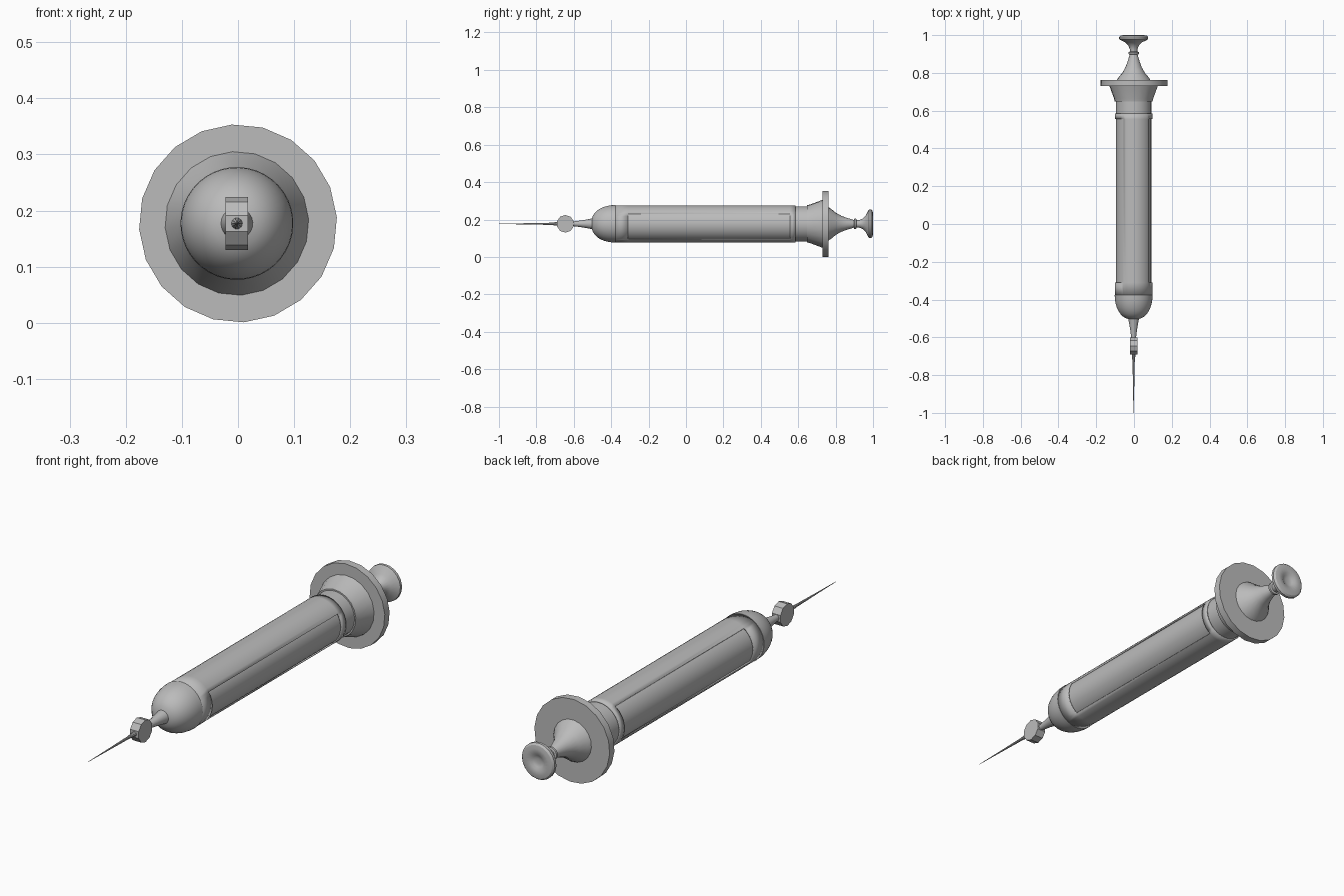
import bpy, bmesh, math

cube = bpy.data.objects.get("Cube")
if cube:
    bpy.data.objects.remove(cube, do_unlink=True)

AXIS_Z = 0.177
AXIS_X = -0.002

grey = bpy.data.materials.new("plain_grey")
grey.use_nodes = True
grey.diffuse_color = (0.5, 0.5, 0.5, 1)
grey.node_tree.nodes["Principled BSDF"].inputs["Base Color"].default_value = (0.5, 0.5, 0.5, 1)


def finish(name, bm, smooth=32):
    bmesh.ops.remove_doubles(bm, verts=bm.verts, dist=1e-5)
    bmesh.ops.recalc_face_normals(bm, faces=bm.faces)
    mesh = bpy.data.meshes.new(name)
    bm.to_mesh(mesh)
    bm.free()
    mesh.materials.append(grey)
    obj = bpy.data.objects.new(name, mesh)
    bpy.context.collection.objects.link(obj)
    bpy.ops.object.select_all(action='DESELECT')
    obj.select_set(True)
    bpy.context.view_layer.objects.active = obj
    bpy.ops.object.shade_smooth_by_angle(angle=math.radians(smooth))
    return obj


def lathe(profile, sides, phase, x=AXIS_X, skip=None):
    """Revolve (y, radius) points about the long axis; skip(y, angle) leaves openings."""
    bm = bmesh.new()
    rings = []
    for y, r in profile:
        ring = []
        for i in range(sides):
            a = math.radians(phase + 360 * i / sides)
            ring.append(bm.verts.new((x + r * math.cos(a), y, AXIS_Z + r * math.sin(a))))
        rings.append(ring)
    for k in range(len(rings) - 1):
        mid = (profile[k][0] + profile[k + 1][0]) / 2
        for i in range(sides):
            j = (i + 1) % sides
            if skip and skip(mid, (phase + 360 * (i + 0.5) / sides) % 360):
                continue
            bm.faces.new((rings[k][i], rings[k][j], rings[k + 1][j], rings[k + 1][i]))
    if not skip:
        bm.faces.new(rings[0])
        bm.faces.new(rings[-1])
    return bm


# Needle, tapering to a fine point
finish("needle", lathe([(-1, 0.0008), (-0.85, 0.0035), (-0.73, 0.006),
                        (-0.68, 0.011), (-0.64, 0.016)], 10, 0))

# Small cross-wise lock disc at the needle root
bm = bmesh.new()
bmesh.ops.create_cone(bm, cap_ends=True, segments=10, radius1=0.047,
                      radius2=0.047, depth=0.04)
for v in bm.verts:
    px, py, pz = v.co
    # lay the disc's axis along x with a corner at the top
    v.co = (AXIS_X + pz, -0.645 + px, AXIS_Z + py)
finish("needle_lock", bm, 30)

# Tapered nozzle
finish("nozzle", lathe([(-0.64, 0.011), (-0.6, 0.013), (-0.56, 0.018),
                        (-0.52, 0.025), (-0.49, 0.031)], 20, 3.5))

# Rounded front cap
dome = [(-0.376 - 0.13 * math.sin(math.radians(t)),
         0.1005 * math.cos(math.radians(t)) ** 0.8) for t in range(0, 81, 10)]
finish("front_cap", lathe([(-0.506, 0.015)] + dome[::-1], 40, 6.5))

# Inner tube seen through the openings
finish("inner_tube", lathe([(-0.38, 0.0935), (0.66, 0.0935)], 40, 6.5))


# Outer casing with two opposite long openings
def opening(y, angle):
    return -0.31 < y < 0.555 and 123.5 < angle % 180 + (180 if angle % 180 < 33.5 else 0) < 213.5


casing = finish("casing", lathe([(-0.38, 0.099), (-0.31, 0.099), (0.555, 0.099),
                                 (0.585, 0.099)], 40, 6.5, skip=opening))
thick = casing.modifiers.new("wall", 'SOLIDIFY')
thick.thickness = 0.007
# wall grows towards the axis
thick.offset = -1

# Flared collar and wide finger flange
finish("flared_collar", lathe([(0.648, 0.1), (0.665, 0.104), (0.735, 0.13)], 20, 3.5))
finish("finger_flange", lathe([(0.73, 0.1765), (0.762, 0.1765)], 20, 3.5, x=0))

# Concave rear cone
finish("rear_cone", lathe([(0.755, 0.093), (0.775, 0.081), (0.8, 0.06), (0.83, 0.043),
                           (0.86, 0.032), (0.9, 0.02)], 20, 3.5))

# Plunger neck ring
finish("neck_ring", lathe([(0.897, 0.022), (0.9, 0.028), (0.909, 0.028),
                           (0.912, 0.022)], 20, 3.5))

# Plunger thumb button with a dished back
finish("thumb_button", lathe([(0.89, 0.02), (0.925, 0.02), (0.945, 0.028), (0.962, 0.045),
                              (0.974, 0.07), (0.979, 0.077), (0.99, 0.077), (0.997, 0.07),
                              (1.0, 0.055), (0.998, 0.034), (0.991, 0.024),
                              (0.988, 0.01)], 20, 3.5))
